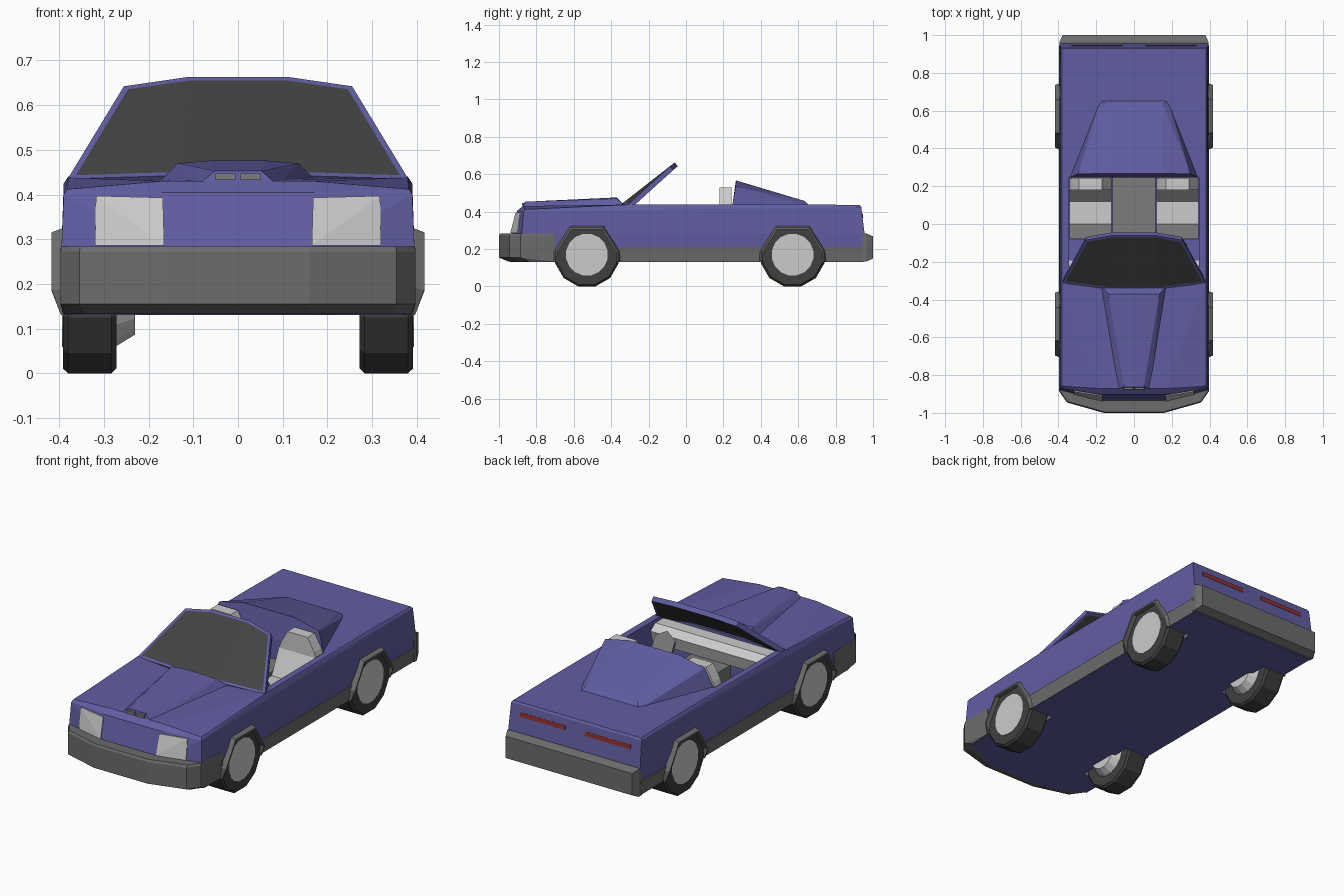
import bpy, bmesh
from math import sin, cos, pi

if "Cube" in bpy.data.objects:
    bpy.data.objects.remove(bpy.data.objects["Cube"])


def material(name, *rgb):
    m = bpy.data.materials.new(name)
    m.diffuse_color = (*rgb, 1)
    m.use_nodes = True
    m.node_tree.nodes["Principled BSDF"].inputs["Base Color"].default_value = m.diffuse_color
    return m


BLUE = material("blue_paint", .118, .111, .36)
TRIM = material("dark_trim", .15, .15, .15)
RUBBER = material("rubber", .05, .05, .05)
GLASS = material("dark_glass", .055, .055, .055)
RED = material("red_lens", .28, .03, .03)
MID = material("mid_grey", .2, .2, .2)
LIGHT = material("light_grey", .55, .55, .55)


def finish(name, bm, *mats):
    bmesh.ops.recalc_face_normals(bm, faces=bm.faces)
    me = bpy.data.meshes.new(name)
    bm.to_mesh(me)
    bm.free()
    for m in mats:
        if m:
            me.materials.append(m)
    ob = bpy.data.objects.new(name, me)
    bpy.context.collection.objects.link(ob)
    return ob


def hull(name, pts, mat=None, mirror=False):
    """Convex solid around the points, optionally mirrored across x."""
    pts = list(pts)
    if mirror:
        pts += [(-x, y, z) for x, y, z in pts]
    bm = bmesh.new()
    for p in pts:
        bm.verts.new(p)
    bmesh.ops.remove_doubles(bm, verts=bm.verts, dist=.0005)
    bmesh.ops.convex_hull(bm, input=bm.verts)
    bmesh.ops.delete(bm, geom=[v for v in bm.verts if not v.link_faces], context='VERTS')
    bmesh.ops.dissolve_limit(bm, angle_limit=.03, verts=bm.verts, edges=bm.edges)
    return finish(name, bm, mat)


def box(name, x0, x1, y0, y1, z0, z1, mat=None):
    return hull(name, [(x, y, z) for x in (x0, x1) for y in (y0, y1) for z in (z0, z1)], mat)


def disc(x, r, y, n=12, z=.17):
    return [(x, y + r * sin((i + .5) * 2 * pi / n), z - r * cos((i + .5) * 2 * pi / n))
            for i in range(n)]


def level(z, zc, zr, yc, yk, yr, w):
    """Half outline of the body: nose centre, nose corner, tail corner."""
    return [(.17, yc, z), (w, yk, zc), (w, yr, zr)]


def cut(ob, cutter):
    m = ob.modifiers.new("cut", 'BOOLEAN')
    m.object = cutter
    m.operation = 'DIFFERENCE'
    m.solver = 'EXACT'


# Body shell and lower side trim
body = hull("body", level(.13, .13, .13, -.94, -.84, .95, .385)
            + level(.28, .28, .28, -.935, -.878, .955, .395)
            + level(.405, .4, .425, -.903, -.868, .937, .39)
            + level(.43, .412, .435, -.872, -.858, .93, .382)
            + [(.38, -.3, .438), (.38, .6, .44)], BLUE, True)
sill = hull("lower_trim", [(w, y, z) for w, z in ((.388, .132), (.396, .21))
                           for y in (-.75, .945)], TRIM, True)

# Bumpers
nose = hull("front_bumper", [(w + dx, y + dy, z) for z, dx, dy in
                             ((.133, -.01, .05), (.155, 0, 0), (.272, 0, 0), (.284, -.002, .006))
                             for w, y in ((.16, -1), (.355, -.945), (.397, -.885))]
            + [(.392, -.7, .133), (.397, -.7, .28)], TRIM, True)
hull("rear_bumper", [(.394, .94, .133), (.394, .965, .133), (.394, .94, .283), (.394, .965, .283),
                     (.378, 1, .15), (.378, 1, .268)], TRIM, True)

# Cockpit opening
well = box("cockpit_cutter", -.345, .345, -.3, .25, .215, .6)
well.hide_render = True
cut(body, well)
cut(sill, well)

# Wheels, wheel wells and flares
ARCH = [(-.178, .13), (-.175, .19), (-.09, .325), (.09, .325), (.175, .19), (.178, .13)]
for side, s in (("right", 1), ("left", -1)):
    for end, y in (("front", -.53), ("rear", .57)):
        tag = f"{end}_{side}"
        arch = hull("wheel_well_cutter_" + tag,
                    [(s * x, y + dy * .97, .13 + (z - .13) * .97 if z > .13 else .1)
                     for x in (.25, .5) for dy, z in ARCH])
        arch.hide_render = True
        for part in (body, sill, nose):
            cut(part, arch)
        hull("tire_" + tag, [p for x, r in ((.272, .165), (.283, .176), (.38, .176), (.392, .165))
                             for p in disc(s * x, r, y)], RUBBER)
        hull("hub_" + tag, disc(s * .35, .113, y, 16) + disc(s * .394, .113, y, 16), LIGHT)
        if s < 0:
            hull("inner_hub_" + tag, disc(-.275, .113, y, 16) + disc(-.23, .085, y, 16), LIGHT)
        bm = bmesh.new()
        rings = []
        for x, k in ((.375, 1), (.392, 1), (.417, .95), (.417, .9), (.37, .9)):
            rings.append([bm.verts.new((s * (min(x, .396) if z == .13 else x), y + dy * k,
                                        .13 + (z - .13) * k)) for dy, z in ARCH])
        for a, b in zip(rings, rings[1:] + rings[:1]):
            for i in range(len(ARCH) - 1):
                bm.faces.new((a[i], a[i + 1], b[i + 1], b[i]))
        for i in (0, -1):
            bm.faces.new([r[i] for r in rings])
        finish("wheel_flare_" + tag, bm, TRIM)

# Hood bulge and folded roof cover
hull("hood_bulge", [(.175, -.325, .43), (.09, -.875, .42), (.135, -.37, .47),
                    (.06, -.37, .476), (.052, -.862, .453)], BLUE, True)
hull("roof_cover", [(.34, .247, .43), (.178, .66, .43), (.297, .265, .535),
                    (.15, .267, .567), (.155, .635, .457)], BLUE, True)

# Windshield: inset panel gives frame and glass
bm = bmesh.new()
low = [bm.verts.new(p) for p in ((-.38, -.305, .425), (-.14, -.335, .432),
                                 (.14, -.335, .432), (.38, -.305, .425))]
top = [bm.verts.new(p) for p in ((-.255, -.077, .632), (-.11, -.052, .653),
                                 (.11, -.052, .653), (.255, -.077, .632))]
panes = [bm.faces.new((low[i], low[i + 1], top[i + 1], top[i])) for i in range(3)]
bm.normal_update()
bmesh.ops.inset_region(bm, faces=panes, thickness=.013, use_boundary=True, use_even_offset=True)
for f in panes:
    f.material_index = 1
shield = finish("windshield", bm, BLUE, GLASS)
solid = shield.modifiers.new("thickness", 'SOLIDIFY')
solid.thickness = .026
solid.offset = 0


# Headlights follow the raked nose
def nose_y(x, z):
    t = (z - .28) / .125
    centre, corner = -.935 + .032 * t, -.878 + .01 * t
    return centre + (corner - centre) * max(0, x - .17) / .223


for side, s in (("right", 1), ("left", -1)):
    hull("headlight_" + side, [(s * x, nose_y(x, z) + d, z) for x, z in
                               ((.165, .286), (.32, .286), (.168, .393), (.318, .397))
                               for d in (-.006, .01)])
    hull("tail_light_" + side, [(s * x, yy, z) for x in (.06, .33)
                                for z, yy in ((.366, .948), (.39, .946), (.378, .92))], RED)
    box("hood_vent_" + side, s * .006, s * .052, -.877, -.86, .432, .447, MID)

    # Seats
    c = s * .23
    hull("seat_cushion_" + side, [(c + w, y, z) for w in (-.112, .112) for y, z in
                                  ((-.08, .2), (0, .3), (.13, .3), (.13, .2), (-.08, .24))], LIGHT)
    hull("seat_back_" + side, [(c + w, y, z) for w in (-.112, .112) for y, z in
                               ((.11, .28), (.18, .43), (.246, .43), (.246, .22))], LIGHT)
    hull("headrest_" + side, [(c + w * k, y, z) for w in (-1, 1) for y in (.18, .242)
                              for k, z in ((.112, .425), (.1, .46), (.06, .53))], LIGHT)

# Dashboard, tunnel and steering wheel
hull("dashboard", [(.345, -.3, .3), (.345, -.3, .42), (.345, -.23, .42),
                   (.345, -.19, .39), (.345, -.21, .32)], LIGHT, True)
box("centre_tunnel", -.115, .115, -.22, .249, .21, .32, MID)
bm = bmesh.new()
bmesh.ops.create_cone(bm, cap_ends=True, segments=6, radius1=.03, radius2=.07, depth=.07)
wheel = finish("steering_wheel", bm, MID)
wheel.location = (.22, -.15, .36)
wheel.rotation_euler = (-pi / 3, 0, 0)
